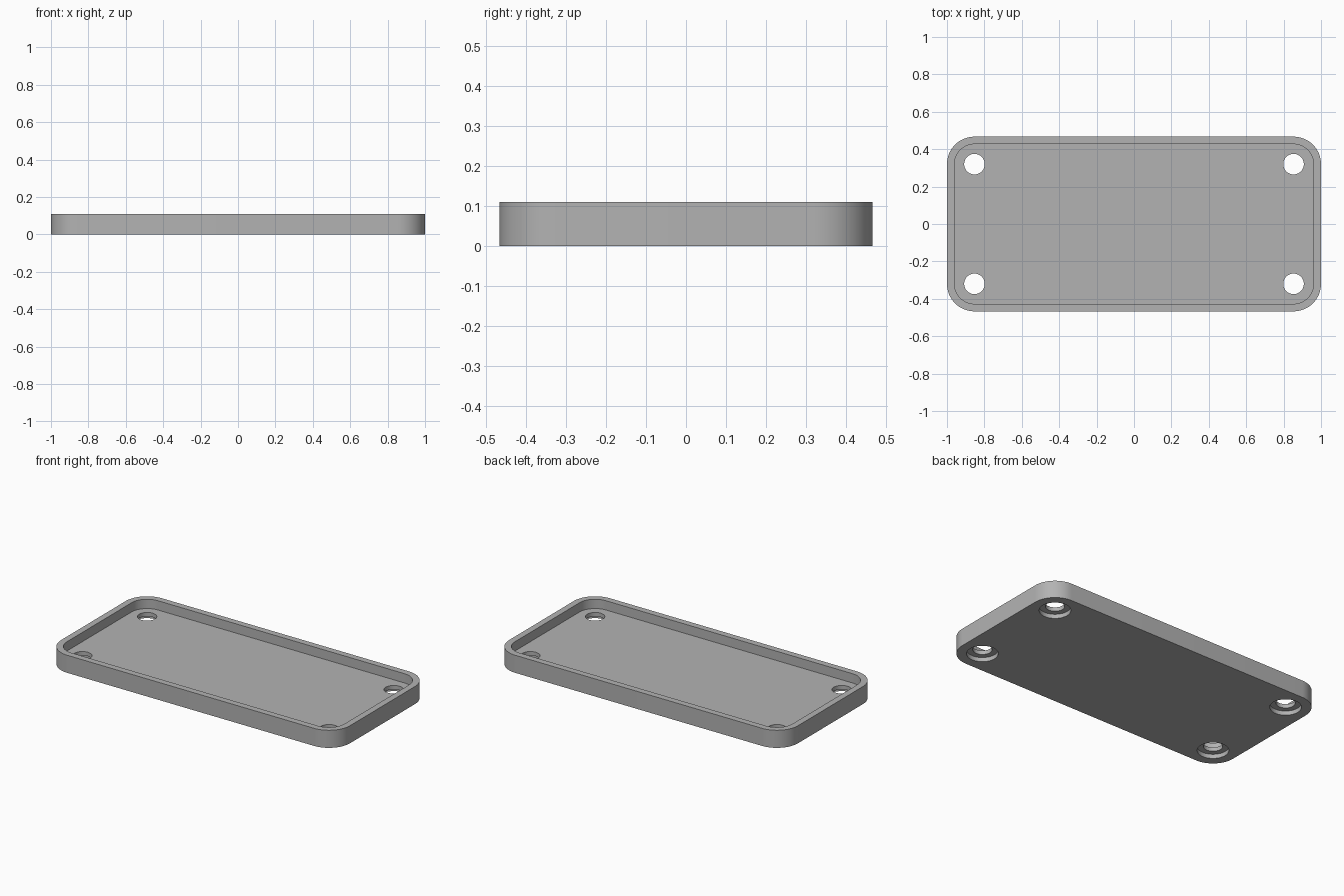
import bpy, bmesh, math

cube = bpy.data.objects.get("Cube")
if cube:
    bpy.data.objects.remove(cube, do_unlink=True)

HALF_X, HALF_Y, HEIGHT = 1.0, 0.467, 0.11
RADIUS, WALL, FLOOR = 0.147, 0.04, 0.052
HOLE_R, BORE_R, BORE_DEPTH = 0.055, 0.09, 0.027
CX, CY = HALF_X - RADIUS, HALF_Y - RADIUS  # corner and hole centres

grey = bpy.data.materials.new("plain grey")
grey.use_nodes = True
colour = (0.45, 0.45, 0.45, 1)
grey.diffuse_color = colour
grey.node_tree.nodes["Principled BSDF"].inputs["Base Color"].default_value = colour


def prism(name, outline, z0, z1):
    """Extrude a closed outline from z0 to z1."""
    bm = bmesh.new()
    face = bm.faces.new([bm.verts.new((x, y, z0)) for x, y in outline])
    top = bmesh.ops.extrude_face_region(bm, geom=[face])["geom"]
    bmesh.ops.translate(bm, vec=(0, 0, z1 - z0),
                        verts=[v for v in top if isinstance(v, bmesh.types.BMVert)])
    bmesh.ops.recalc_face_normals(bm, faces=bm.faces)
    mesh = bpy.data.meshes.new(name)
    bm.to_mesh(mesh)
    bm.free()
    obj = bpy.data.objects.new(name, mesh)
    bpy.context.collection.objects.link(obj)
    return obj


def rounded_rect(r, steps=16):
    pts = []
    for q, (sx, sy) in enumerate([(1, 1), (-1, 1), (-1, -1), (1, -1)]):
        for i in range(steps + 1):
            a = (q + i / steps) * math.pi / 2
            pts.append((sx * CX + r * math.cos(a), sy * CY + r * math.sin(a)))
    return pts


def circle(x, y, r, n=48):
    return [(x + r * math.cos(i * math.tau / n), y + r * math.sin(i * math.tau / n))
            for i in range(n)]


# Tray body, then the pocket and the four counterbored screw holes
tray = prism("tray", rounded_rect(RADIUS), 0, HEIGHT)
tray.data.materials.append(grey)
cutters = [prism("pocket_cutter", rounded_rect(RADIUS - WALL), FLOOR, HEIGHT + 0.1)]
for sx in (-1, 1):
    for sy in (-1, 1):
        x, y = sx * CX, sy * CY
        cutters.append(prism("hole_cutter", circle(x, y, HOLE_R), -0.1, FLOOR + 0.02))
        cutters.append(prism("bore_cutter", circle(x, y, BORE_R), -0.1, BORE_DEPTH))

bpy.context.view_layer.objects.active = tray
for cutter in cutters:
    cutter.hide_render = True
    mod = tray.modifiers.new("cut", "BOOLEAN")
    mod.operation = "DIFFERENCE"
    mod.solver = "EXACT"
    mod.object = cutter
    bpy.ops.object.modifier_apply(modifier=mod.name)
    bpy.data.objects.remove(cutter, do_unlink=True)

# Smooth corners and bores, sharp rims
bpy.ops.object.select_all(action="DESELECT")
tray.select_set(True)
bpy.ops.object.shade_smooth_by_angle(angle=math.radians(30))
